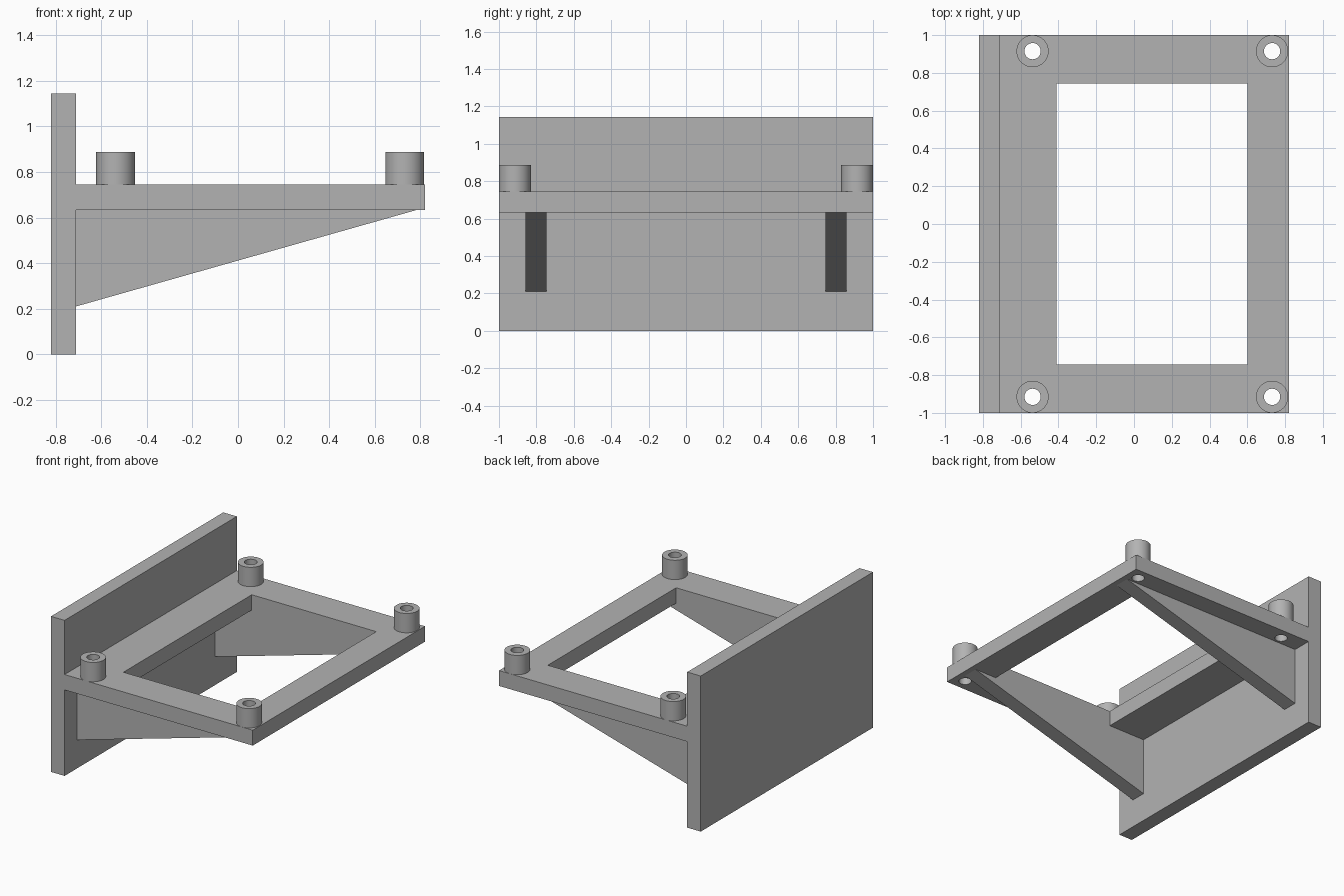
import bpy, bmesh
from math import cos, sin, tau

if "Cube" in bpy.data.objects:
    bpy.data.objects.remove(bpy.data.objects["Cube"], do_unlink=True)

grey = bpy.data.materials.new("plain grey")
grey.use_nodes = True
colour = (0.45, 0.45, 0.45, 1)
grey.diffuse_color = colour
grey.node_tree.nodes["Principled BSDF"].inputs["Base Color"].default_value = colour

BACK, WALL, FRONT = -0.82, -0.71, 0.82     # wall plate and shelf extents in x
UNDER, TOP, POST_TOP = 0.632, 0.745, 0.887  # shelf and post heights
POST_R, HOLE_R = 0.085, 0.043
POSTS = [(x, y) for x in (-0.537, 0.731) for y in (-0.915, 0.915)]


def finish(name, bm):
    bmesh.ops.recalc_face_normals(bm, faces=bm.faces)
    mesh = bpy.data.meshes.new(name)
    bm.to_mesh(mesh)
    bm.free()
    mesh.materials.append(grey)
    ob = bpy.data.objects.new(name, mesh)
    bpy.context.collection.objects.link(ob)
    return ob


def prism(name, profile, y0, y1):
    """Extrude an (x, z) profile along y."""
    bm = bmesh.new()
    face = bm.faces.new([bm.verts.new((x, y0, z)) for x, z in profile])
    moved = bmesh.ops.extrude_face_region(bm, geom=[face])["geom"]
    verts = [v for v in moved if isinstance(v, bmesh.types.BMVert)]
    bmesh.ops.translate(bm, verts=verts, vec=(0, y1 - y0, 0))
    return finish(name, bm)


def tube(name, x, y, z0, z1, outer, inner, n=48):
    """Upright tube with flat ring ends."""
    bm = bmesh.new()
    loops = [[bm.verts.new((x + r * cos(tau * i / n), y + r * sin(tau * i / n), z))
              for i in range(n)]
             for r, z in ((outer, z0), (outer, z1), (inner, z1), (inner, z0))]
    for k in range(4):
        a, b = loops[k], loops[(k + 1) % 4]
        for i in range(n):
            j = (i + 1) % n
            bm.faces.new((a[i], a[j], b[j], b[i]))
    return finish(name, bm)


def smooth(ob):
    bpy.ops.object.select_all(action="DESELECT")
    ob.select_set(True)
    bpy.context.view_layer.objects.active = ob
    bpy.ops.object.shade_smooth_by_angle(angle=0.6)


def cut(ob, cutter):
    mod = ob.modifiers.new("cut", "BOOLEAN")
    mod.operation = "DIFFERENCE"
    mod.solver = "EXACT"
    mod.object = cutter
    bpy.context.view_layer.objects.active = ob
    bpy.ops.object.modifier_apply(modifier=mod.name)
    bpy.data.objects.remove(cutter, do_unlink=True)


# Wall plate and shelf in one piece
bracket = prism("wall_plate_and_shelf", [
    (BACK, 0), (WALL, 0), (WALL, UNDER), (FRONT, UNDER),
    (FRONT, TOP), (WALL, TOP), (WALL, 1.143), (BACK, 1.143)], -1, 1)

# Large opening and screw holes through the shelf
cut(bracket, prism("opening_cutter", [
    (-0.41, 0.5), (0.602, 0.5), (0.602, 0.9), (-0.41, 0.9)], -0.745, 0.745))
for x, y in POSTS:
    bm = bmesh.new()
    bmesh.ops.create_cone(bm, cap_ends=True, segments=48, radius1=HOLE_R,
                          radius2=HOLE_R, depth=0.4)
    bmesh.ops.translate(bm, verts=bm.verts, vec=(x, y, 0.7))
    cut(bracket, finish("hole_cutter", bm))
smooth(bracket)

# Hollow mounting posts
for x, y in POSTS:
    end = "back" if y > 0 else "front"
    side = "left" if x > 0 else "right"
    smooth(tube(f"post_{end}_{side}", x, y, TOP, POST_TOP, POST_R, HOLE_R))

# Triangular braces under the shelf
for end, y0, y1 in (("front", -0.857, -0.745), ("back", 0.745, 0.857)):
    prism(f"brace_{end}", [(WALL, 0.21), (0.78, UNDER), (WALL, UNDER)], y0, y1)
